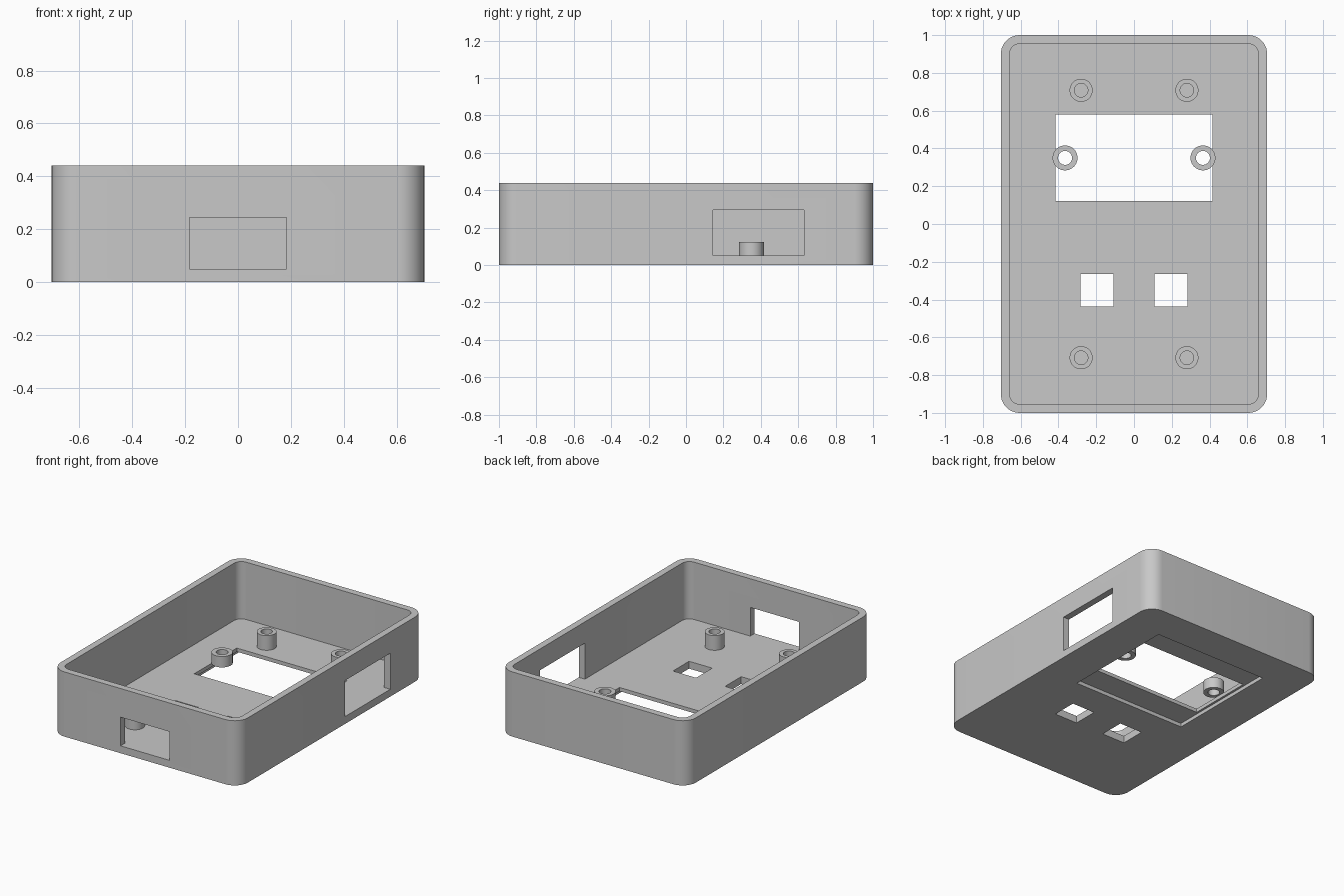
import bpy
import bmesh
from math import cos, sin, pi, radians

old = bpy.data.objects.get("Cube")
if old:
    bpy.data.objects.remove(old, do_unlink=True)

HALF_X, HALF_Y, HEIGHT = 0.705, 1.0, 0.44
WALL, FLOOR = 0.046, 0.05

grey = bpy.data.materials.new("plain_grey")
grey.use_nodes = True
colour = (0.58, 0.58, 0.58, 1)
grey.diffuse_color = colour
grey.node_tree.nodes["Principled BSDF"].inputs["Base Color"].default_value = colour


def finish(name, bm):
    bmesh.ops.recalc_face_normals(bm, faces=bm.faces)
    mesh = bpy.data.meshes.new(name)
    bm.to_mesh(mesh)
    bm.free()
    mesh.materials.append(grey)
    obj = bpy.data.objects.new(name, mesh)
    bpy.context.collection.objects.link(obj)
    return obj


def activate(obj):
    bpy.ops.object.select_all(action="DESELECT")
    obj.select_set(True)
    bpy.context.view_layer.objects.active = obj


def smooth(obj):
    activate(obj)
    bpy.ops.object.shade_smooth_by_angle(angle=radians(30))


def rounded_block(name, hx, hy, radius, z0, z1, steps=10):
    """Upright block with rounded vertical corners."""
    bm = bmesh.new()
    ring = []
    for i, (sx, sy) in enumerate([(1, 1), (-1, 1), (-1, -1), (1, -1)]):
        for k in range(steps + 1):
            a = (i + k / steps) * pi / 2
            ring.append(bm.verts.new((sx * (hx - radius) + radius * cos(a),
                                      sy * (hy - radius) + radius * sin(a), z0)))
    base = bm.faces.new(ring)
    top = bmesh.ops.extrude_face_region(bm, geom=[base])
    verts = [v for v in top["geom"] if isinstance(v, bmesh.types.BMVert)]
    bmesh.ops.translate(bm, verts=verts, vec=(0, 0, z1 - z0))
    return finish(name, bm)


def box(name, xs, ys, zs):
    bm = bmesh.new()
    bmesh.ops.create_cube(bm, size=1)
    for v in bm.verts:
        v.co = [lo + (c + 0.5) * (hi - lo) for c, (lo, hi) in zip(v.co, (xs, ys, zs))]
    return finish(name, bm)


def cut(obj, cutter):
    cutter.hide_render = True
    mod = obj.modifiers.new("cut", "BOOLEAN")
    mod.operation = "DIFFERENCE"
    mod.solver = "EXACT"
    mod.object = cutter
    activate(obj)
    bpy.ops.object.modifier_apply(modifier=mod.name)
    bpy.data.objects.remove(cutter, do_unlink=True)


def post(name, x, y, outer, inner, z0, z1, sides=40):
    """Hollow round post."""
    bm = bmesh.new()
    profile = [(inner, z0), (outer, z0), (outer, z1), (inner, z1)]
    rings = [[bm.verts.new((x + r * cos(2 * pi * k / sides),
                            y + r * sin(2 * pi * k / sides), z))
              for k in range(sides)] for r, z in profile]
    for a, b in zip(rings, rings[1:] + rings[:1]):
        for k in range(sides):
            n = (k + 1) % sides
            bm.faces.new((a[k], a[n], b[n], b[k]))
    smooth(finish(name, bm))


# open tray
tray = rounded_block("case_tray", HALF_X, HALF_Y, 0.1, 0, HEIGHT)
cut(tray, rounded_block("cavity", HALF_X - WALL, HALF_Y - WALL, 0.054, FLOOR, 1))

# wall openings
cut(tray, box("front_window", (-0.184, 0.184), (-1.1, -0.9), (FLOOR, 0.245)))
cut(tray, box("side_window", (0.62, 0.8), (0.145, 0.63), (FLOOR, 0.295)))

# floor openings and the shallow recess underneath
cut(tray, box("recess", (-0.43, 0.43), (-0.05, 0.755), (-0.1, 0.025)))
cut(tray, box("display_opening", (-0.415, 0.415), (0.122, 0.58), (-0.1, 0.1)))
for s in (-1, 1):
    xs = sorted((s * 0.109, s * 0.283))
    cut(tray, box("button_opening", xs, (-0.437, -0.264), (-0.1, 0.1)))
smooth(tray)

# posts, in mirrored pairs
for side, s in (("left", 1), ("right", -1)):
    post(f"display_post_{side}", s * 0.365, 0.35, 0.066, 0.037, FLOOR, 0.124)
    for end, e in (("back", 1), ("front", -1)):
        post(f"mounting_post_{end}_{side}", s * 0.28, e * 0.708,
             0.061, 0.036, FLOOR - 0.01, 0.15)
